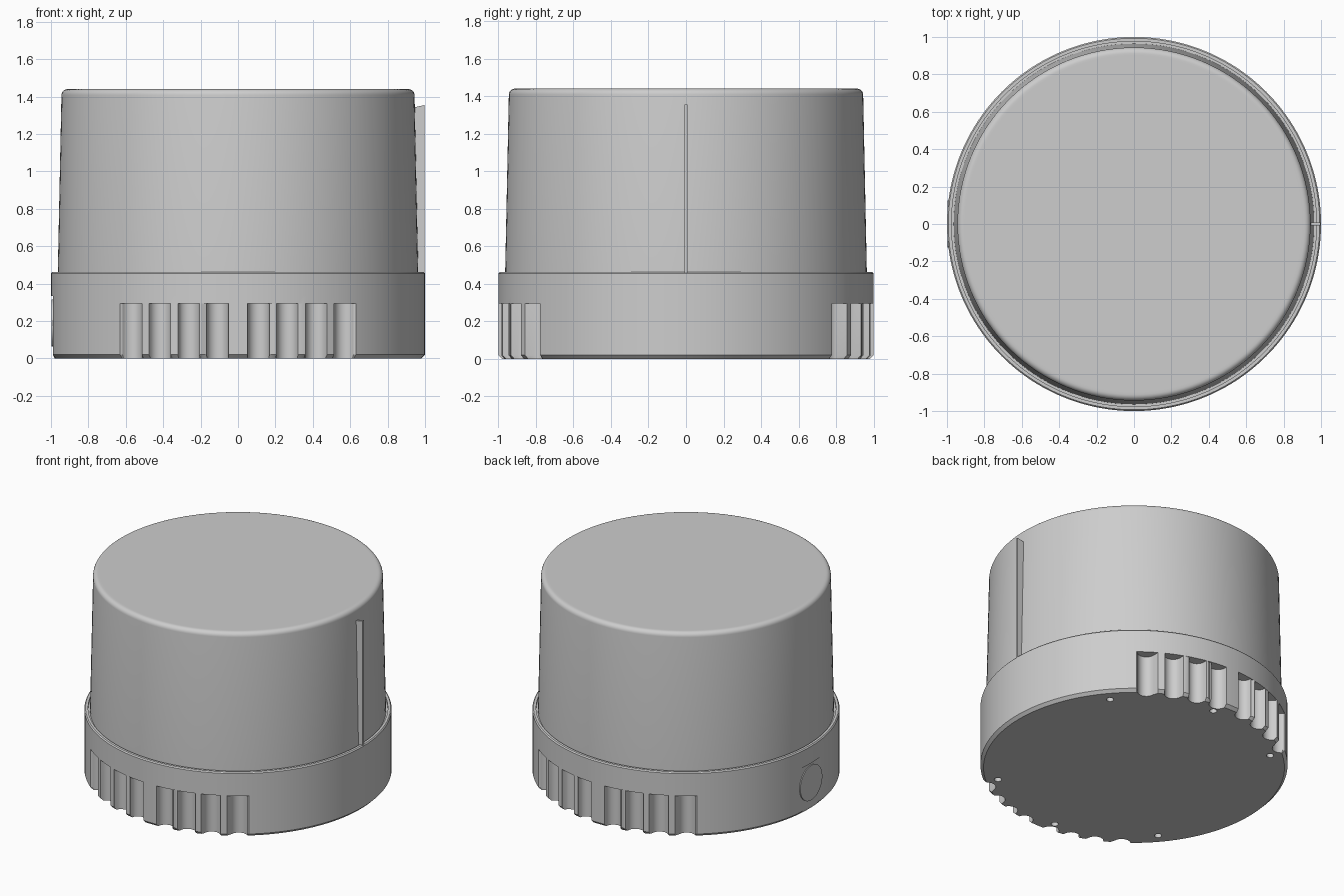
import bpy
import bmesh
from math import sin, cos, pi, radians, sqrt, atan2, hypot
from mathutils import Matrix

cube = bpy.data.objects.get("Cube")
if cube:
    bpy.data.objects.remove(cube, do_unlink=True)

grey = bpy.data.materials.new("plain grey")
grey.use_nodes = True
colour = (0.61, 0.61, 0.61, 1)
grey.diffuse_color = colour
grey.node_tree.nodes["Principled BSDF"].inputs["Base Color"].default_value = colour


def make_object(name, bm):
    bmesh.ops.remove_doubles(bm, verts=bm.verts, dist=0.00002)
    bmesh.ops.recalc_face_normals(bm, faces=bm.faces)
    mesh = bpy.data.meshes.new(name)
    bm.to_mesh(mesh)
    bm.free()
    mesh.materials.append(grey)
    obj = bpy.data.objects.new(name, mesh)
    bpy.context.collection.objects.link(obj)
    bpy.ops.object.select_all(action="DESELECT")
    obj.select_set(True)
    bpy.context.view_layer.objects.active = obj
    bpy.ops.object.shade_smooth_by_angle(angle=radians(25))


def loft(bm, sections):
    """Join rings, each a list of points, into a wall; returns the rings of vertices."""
    rings = [[bm.verts.new(p) for p in section] for section in sections]
    for low, high in zip(rings, rings[1:]):
        for i in range(len(low)):
            bm.faces.new((low[i - 1], low[i], high[i], high[i - 1]))
    return rings


def circle(radius, z, count, x=0, y=0):
    return [(x + radius * cos(2 * pi * i / count), y + radius * sin(2 * pi * i / count), z)
            for i in range(count)]


# Plan outline of the lower base as (angle, radius): flutes front and back, flat on one side
groove = 0.058
flat = 0.99
flutes = [m * (0.11 + 0.154 * i) for m in (-1, 1) for i in range(4)]
points = [(x, y) for x, y, z in circle(1, 0, 160)
          if abs(y) < 0.7 or all(abs(x - f) > groove + 0.002 for f in flutes)]
for f in flutes:
    y = sqrt(1 - f * f) - 0.012
    arc = [(f + groove * cos(pi * k / 14), y - groove * sin(pi * k / 14)) for k in range(15)]
    arc = [p for p in arc if hypot(*p) < 0.999]
    arc += [(x, sqrt(1 - x * x)) for x in (f - groove, f + groove)]
    points += [(x, side * y) for x, y in arc for side in (-1, 1)]
corner = sqrt(1 - flat * flat)
points += [(-flat, corner), (-flat, -corner)]
outline = sorted((atan2(y, x), hypot(x, y)) for x, y in points)


def flat_radius(angle):
    return flat / max(-cos(angle), flat)


def ring(z, radius):
    """Ring whose radius comes from a rule on the angle and the fluted outline."""
    return [(radius(a, r) * cos(a), radius(a, r) * sin(a), z) for a, r in outline]


def fluted(a, r):
    return min(r, flat_radius(a))


def flattened(a, r):
    return flat_radius(a)


# Base ring: chamfered foot, flutes, flat, then a plain band with a seam around the cover
bm = bmesh.new()
sections = [ring(0, lambda a, r: min(r, 0.98)), ring(0.02, fluted), ring(0.295, fluted),
            ring(0.295, flattened), ring(0.335, flattened)]
for radius, z in ((1, 0.335), (1, 0.455), (0.993, 0.463), (0.976, 0.463), (0.976, 0.445), (0.95, 0.445)):
    sections.append(ring(z, lambda a, r: radius))
rings = loft(bm, sections)
bm.faces.new(rings[-1])

# Blind screw holes underneath, with the bottom face filled around them
rims = [rings[0]]
for angle in (40, 85, 130, 220, 265, 310):
    x, y = 0.9 * cos(radians(angle)), 0.9 * sin(radians(angle))
    rim, end = loft(bm, [circle(0.024, 0, 16, x, y), circle(0.024, 0.1, 16, x, y)])
    bm.faces.new(end)
    rims.append(rim)
edges = [bm.edges.get((rim[i - 1], rim[i])) for rim in rims for i in range(len(rim))]
bmesh.ops.triangle_fill(bm, edges=edges, use_beauty=True)
make_object("base", bm)

# Round cable knockout on the flat
bm = bmesh.new()
bmesh.ops.create_cone(bm, cap_ends=True, segments=40, radius1=0.125, radius2=0.125, depth=0.009,
                      matrix=Matrix.Translation((-0.992, 0, 0.19)) @ Matrix.Rotation(pi / 2, 4, "Y"))
make_object("cable_knockout", bm)

# Slightly tapered cover with a rounded top edge
bm = bmesh.new()
profile = [(0.964, 0.44)]
profile += [(0.912 + 0.032 * cos(pi * k / 12), 1.408 + 0.032 * sin(pi * k / 12)) for k in range(7)]
profile.append((0.9, 1.44))
rings = loft(bm, [circle(r, z, 128) for r, z in profile])
bm.faces.new(rings[0])
bm.faces.new(rings[-1])
make_object("cover", bm)

# Thin upright marker rib on the side of the cover
bm = bmesh.new()
rib = [(0.92, 0.455), (0.997, 0.455), (0.997, 1.355), (0.92, 1.338)]
rings = loft(bm, [[(x, y, z) for x, z in rib] for y in (-0.008, 0.008)])
bm.faces.new(rings[0])
bm.faces.new(rings[-1])
make_object("marker_rib", bm)
